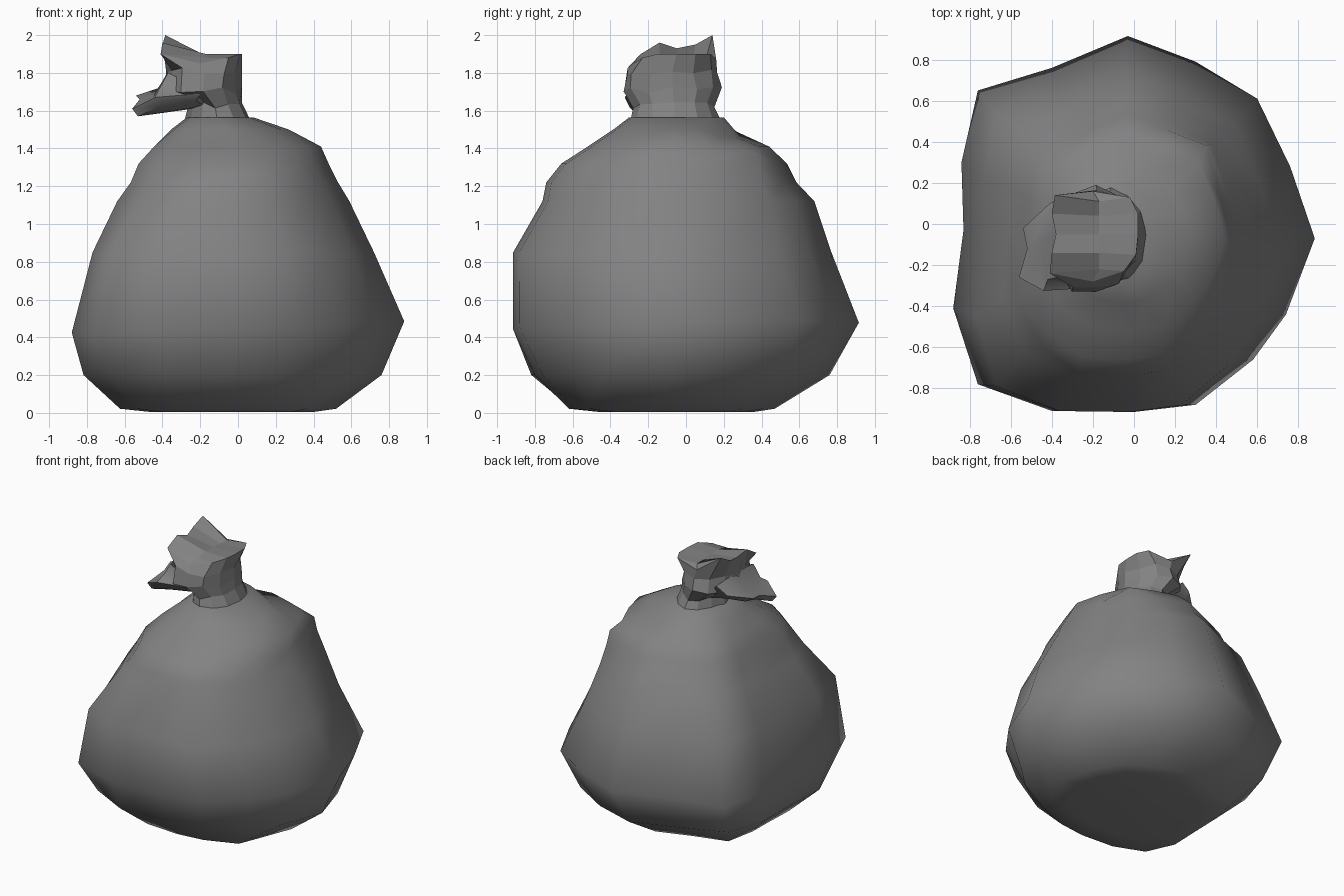
import bpy, math, random
from mathutils import Vector

if "Cube" in bpy.data.objects:
    bpy.data.objects.remove(bpy.data.objects["Cube"])

random.seed(4)

grey = bpy.data.materials.new("dark_grey_plastic")
grey.diffuse_color = (.225, .225, .225, 1)
grey.use_nodes = True
grey.node_tree.nodes["Principled BSDF"].inputs["Base Color"].default_value = grey.diffuse_color


def make_object(name, verts, faces, smooth):
    me = bpy.data.meshes.new(name)
    me.from_pydata([tuple(v) for v in verts], [], faces)
    me.update()
    me.materials.append(grey)
    ob = bpy.data.objects.new(name, me)
    bpy.context.collection.objects.link(ob)
    for p in me.polygons:
        p.use_smooth = smooth
    return ob


def fit(unit, z, x0, x1, y0, y1):
    """Stretch a unit outline so that it fills a box at height z."""
    cx, cy = (x0 + x1) / 2, (y0 + y1) / 2
    return [Vector((cx + u * (x1 - x0) / 2, cy + v * (y1 - y0) / 2, z)) for u, v in unit]


def bridge(rings, n):
    return [(r * n + i, r * n + (i + 1) % n, (r + 1) * n + (i + 1) % n, (r + 1) * n + i)
            for r in range(rings - 1) for i in range(n)]


# Body: lumpy plan outline (counter-clockwise) lofted through measured heights
plan = [(.88, -.07), (.76, .28), (.6, .61), (.3, .79), (-.03, .915), (-.4, .76), (-.76, .65),
        (-.84, .3), (-.83, -.03), (-.88, -.41), (-.76, -.78), (-.4, -.91), (0, -.915),
        (.3, -.88), (.58, -.66), (.74, -.44)]
plan = [(x / .88, y / .915) for x, y in plan]
# z, x min, x max, y min, y max, roundness
levels = [(.005, -.48, .4, -.46, .36, .4), (.022, -.64, .52, -.62, .47, .3),
          (.2, -.835, .76, -.84, .76, .25), (.46, -.88, .88, -.915, .915, 0),
          (.85, -.77, .72, -.915, .77, 0), (1.12, -.645, .59, -.76, .68, .1),
          (1.22, -.575, .53, -.74, .585, .15), (1.32, -.535, .48, -.66, .535, .2),
          (1.41, -.46, .44, -.52, .44, .4), (1.5, -.36, .27, -.385, .29, .7),
          (1.565, -.27, .08, -.3, .2, 1)]
# Local bulges and dents: (level, outline index) -> scale
bulge = {(0, 14): 1.1, (1, 14): 1.1, (1, 6): 1.05, (2, 10): .97, (2, 12): .95, (2, 13): .94,
         (2, 14): .95, (6, 2): 1.05, (7, 2): 1.1, (8, 2): 1.04,
         (5, 10): .96, (6, 10): .93, (7, 10): .94, (8, 10): .96}
n = len(plan)
verts = []
for lv, (z, x0, x1, y0, y1, rnd) in enumerate(levels):
    unit = []
    for i, (u, v) in enumerate(plan):
        k = (1 - rnd + rnd / math.hypot(u, v)) * bulge.get((lv, i), 1)
        unit.append((u * k, v * k))
    ring = fit(unit, z, x0, x1, y0, y1)
    if lv == 3:                              # widest belt tilts slightly
        for p in ring:
            p.z += .03 * p.x + .02 * p.y
    if lv in (6, 7):                         # raised back right shoulder
        ring[2].z += .04
    if lv == 9:                              # hollow behind the knot
        for i in (2, 3, 4):
            ring[i].z -= .04
    verts += ring
faces = bridge(len(levels), n)
faces += [tuple(reversed(range(n))), tuple(range(len(verts) - n, len(verts)))]
make_object("bag_body", verts, faces, True)

# Knot: faceted gathered neck with a crumpled top
m = 12
knot_levels = [(1.52, -.29, .08, -.3, .2), (1.63, -.26, .02, -.28, .15),
               (1.71, -.39, .02, -.33, .19), (1.81, -.38, .02, -.31, .165)]
verts = []
for r, lv in enumerate(knot_levels):
    unit = []
    for i in range(m):
        a = 2 * math.pi * i / m
        k = 1 if i % 3 == 0 else 1 + random.uniform(-.08, .06)   # pleats
        if i == 8 and r > 1:
            k = 1.15                                             # front left corner
        unit.append((math.cos(a) * k, math.sin(a) * k))
    ring = fit(unit, *lv)
    if r:
        for p in ring:
            p.z += random.uniform(-.02, .02)
    verts += ring
top = [(.02, -.05, 1.9), (.02, .05, 1.9), (-.02, .13, 1.9), (-.2, .16, 1.87), (-.385, .14, 2.0),
       (-.4, .05, 1.95), (-.38, -.05, 1.93), (-.4, -.14, 1.96), (-.41, -.24, 1.9),
       (-.2, -.28, 1.85), (-.05, -.23, 1.88), (.01, -.15, 1.9)]
faces = bridge(5, m)
faces.append(tuple(reversed(range(m))))
t, mid = 4 * m, 5 * m
verts += top + [(-.17, y, z) for y, z in ((.11, 1.89), (.04, 1.89), (-.05, 1.9), (-.14, 1.9), (-.22, 1.88))]
right, left = (2, 1, 0, 11, 10), (4, 5, 6, 7, 8)
for j in range(4):                           # strips across the top
    faces.append((t + right[j + 1], t + right[j], mid + j, mid + j + 1))
    faces.append((t + left[j], t + left[j + 1], mid + j + 1, mid + j))
faces += [(t + 2, t + 3, mid), (t + 3, t + 4, mid), (t + 8, t + 9, mid + 4), (t + 9, t + 10, mid + 4)]
make_object("bag_knot", verts, faces, False)

# Flap: loose end of the bag folded out to the left, cupped on top
upper = [(-.33, .12, 1.77), (-.36, .04, 1.80), (-.37, -.06, 1.80), (-.37, -.17, 1.81), (-.37, -.26, 1.80), (-.2, -.28, 1.72)]
cup = [(-.39, .11, 1.73), (-.43, .03, 1.71), (-.45, -.07, 1.68), (-.45, -.17, 1.67), (-.42, -.27, 1.71), (-.2, -.3, 1.70)]
rim = [(-.41, .10, 1.71), (-.54, -.02, 1.68), (-.52, -.12, 1.66), (-.56, -.26, 1.61), (-.44, -.325, 1.67), (-.2, -.31, 1.69)]
under = [(-.37, .07, 1.67), (-.47, -.02, 1.64), (-.48, -.12, 1.62), (-.53, -.25, 1.57), (-.42, -.30, 1.62), (-.22, -.28, 1.65)]
inner = [(-.22, .08, 1.64), (-.24, .02, 1.63), (-.25, -.06, 1.62), (-.24, -.14, 1.61), (-.22, -.2, 1.62), (-.18, -.23, 1.63)]
rows = [upper, cup, rim, under, inner]
w = len(upper)
verts = [v for row in rows for v in row]
faces = [(r * w + i, (r + 1) * w + i, (r + 1) * w + i + 1, r * w + i + 1)
         for r in range(len(rows) - 1) for i in range(w - 1)]
faces += [tuple(r * w for r in reversed(range(5))), tuple(r * w + w - 1 for r in range(5))]
flap = make_object("bag_flap", verts, faces, True)
flap.data.set_sharp_from_angle(angle=math.radians(45))
